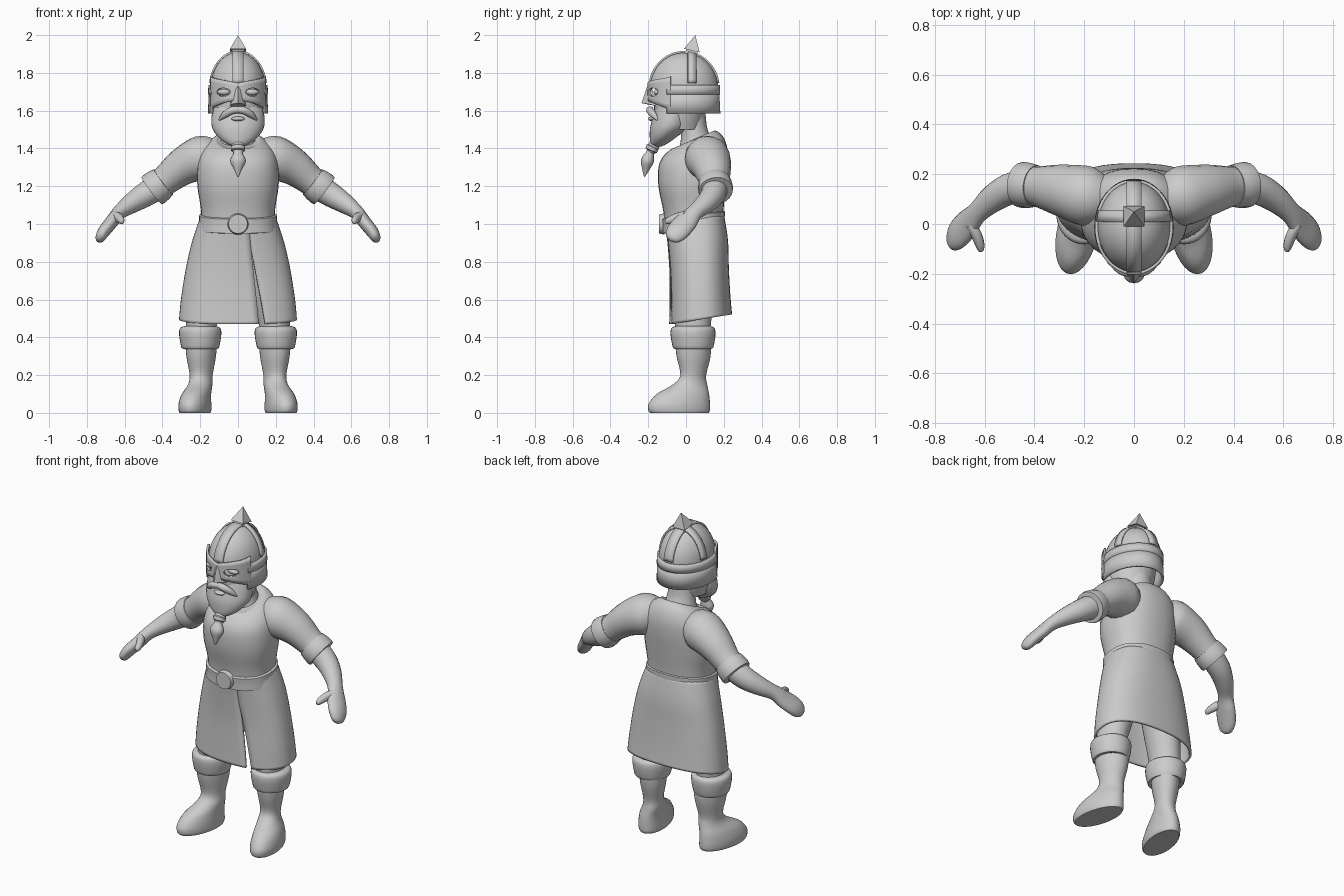
import bpy, bmesh
from math import sin, cos, pi, radians, sqrt, copysign
from mathutils import Vector, Matrix

if "Cube" in bpy.data.objects:
    bpy.data.objects.remove(bpy.data.objects["Cube"])


def finish(name, bm, mirror=False, thick=0, angle=40):
    bmesh.ops.recalc_face_normals(bm, faces=bm.faces)
    me = bpy.data.meshes.new(name)
    bm.to_mesh(me)
    bm.free()
    ob = bpy.data.objects.new(name, me)
    bpy.context.collection.objects.link(ob)
    bpy.ops.object.select_all(action='DESELECT')
    ob.select_set(True)
    bpy.context.view_layer.objects.active = ob
    bpy.ops.object.shade_smooth_by_angle(angle=radians(angle))
    if thick:
        m = ob.modifiers.new("thickness", 'SOLIDIFY')
        m.thickness, m.offset = thick, 0
    if mirror:
        ob.modifiers.new("mirror", 'MIRROR')
    return ob


def skin(name, rings, closed=True, caps=True, **kw):
    """Bridge rows of points with quads."""
    bm = bmesh.new()
    vs = [[bm.verts.new(p) for p in r] for r in rings]
    n = len(vs[0])
    for a, b in zip(vs, vs[1:]):
        for i in range(n if closed else n - 1):
            j = (i + 1) % n
            bm.faces.new((a[i], a[j], b[j], b[i]))
    if closed and caps:
        bm.faces.new(vs[0])
        bm.faces.new(vs[-1])
    return finish(name, bm, **kw)


def smooth(rows, k):
    """Catmull-Rom through rows of numbers."""
    out = []
    for i in range(len(rows) - 1):
        p = [rows[max(0, min(len(rows) - 1, i + d))] for d in (-1, 0, 1, 2)]
        for s in range(k):
            t = s / k
            out.append([b + .5 * t * (c - a + t * (2*a - 5*b + 4*c - d + t * (3*(b - c) + d - a)))
                        for a, b, c, d in zip(*p)])
    return out + [list(rows[-1])]


def ring(z, cx, hw, yf, yb, slope=0, power=2.0, turn=0, angles=None):
    """Horizontal superellipse; angle 0 is the front."""
    yc, hd = (yf + yb) / 2, (yb - yf) / 2
    pts = []
    for a in angles or [2 * pi * i / 32 for i in range(32)]:
        s, c = sin(a), -cos(a)
        x = cx + hw * copysign(abs(s) ** (2 / power), s)
        dy = hd * copysign(abs(c) ** (2 / power), c)
        pts.append((x - turn * dy, yc + dy, z + slope * dy))
    return pts


def loft(name, rows, k=4, power=2.0, turn=0, **kw):
    """Rows: z, centre x, half width, front y, back y, slope."""
    return skin(name, [ring(*r, power=power, turn=turn) for r in smooth(rows, k)], **kw)


def tube(name, rows, k=4, wide=(0, -1, 0), n=20, **kw):
    """Rows: x, y, z, radius along 'wide', other radius."""
    rows = smooth(rows, k)
    P = [Vector(r[:3]) for r in rows]
    rings = []
    for i, r in enumerate(rows):
        d = (P[min(i + 1, len(P) - 1)] - P[max(i - 1, 0)]).normalized()
        w = Vector(wide)
        w = (w - d * w.dot(d)).normalized()
        v = d.cross(w)
        rings.append([P[i] + w * r[3] * cos(2*pi*j/n) + v * r[4] * sin(2*pi*j/n) for j in range(n)])
    return skin(name, rings, **kw)


def sphere(name, loc, scale, **kw):
    bm = bmesh.new()
    bmesh.ops.create_uvsphere(bm, u_segments=20, v_segments=12, radius=1,
                              matrix=Matrix.Translation(loc) @ Matrix.Diagonal((*scale, 1)))
    return finish(name, bm, **kw)


def cone(name, loc, r1, r2, depth, seg, rot, **kw):
    bm = bmesh.new()
    bmesh.ops.create_cone(bm, cap_ends=True, segments=seg, radius1=r1, radius2=r2, depth=depth,
                          matrix=Matrix.Translation(loc) @ rot)
    return finish(name, bm, **kw)


# Boots, boot cuffs and legs
loft("boot", [(.40, .195, .085, -.06, .135, 0), (.3, .195, .077, -.05, .13, 0), (.2, .195, .06, -.03, .107, 0),
              (.15, .20, .063, -.07, .112, 0), (.10, .22, .075, -.155, .122, 0), (.05, .228, .083, -.197, .127, 0),
              (.015, .228, .083, -.2, .127, 0), (0, .228, .078, -.19, .12, 0)], turn=.16, mirror=True)
loft("boot_cuff", [(.345, .195, .075, -.04, .12, 0), (.34, .2, .096, -.065, .14, 0), (.37, .2, .105, -.075, .15, 0),
                   (.42, .2, .112, -.082, .156, 0), (.45, .2, .106, -.076, .15, 0), (.46, .2, .08, -.05, .125, 0)],
     k=3, mirror=True)
loft("leg", [(.4, .195, .075, -.05, .125, 0), (.5, .19, .085, -.06, .135, 0),
             (.7, .15, .1, -.06, .16, 0), (.95, .1, .1, -.06, .16, 0)], mirror=True)

# Skirt with front slit
skirt = []
for r in smooth([(1.03, 0, .195, -.105, .195, .1), (.9, 0, .238, -.09, .215, .1), (.75, 0, .272, -.08, .22, .12),
                 (.6, 0, .295, -.08, .228, .14), (.495, 0, .305, -.082, .237, .16)], 5):
    f = max(0, (.88 - r[0]) / .4)
    a0 = .22 + .2 * f
    sweep = 2 * pi - .12 * f
    skirt.append(ring(*r, power=2.4, angles=[a0 + sweep * i / 56 for i in range(57)]))
skin("skirt", skirt, closed=False, thick=.014)

# Tunic body, belt, buckle, neck
loft("tunic", [(.98, 0, .195, -.11, .195, .1), (1.08, 0, .197, -.12, .2, .08), (1.2, 0, .215, -.145, .212, .05),
               (1.3, 0, .215, -.147, .222, .05), (1.37, 0, .2, -.13, .22, .15), (1.42, 0, .165, -.105, .195, .3),
               (1.445, 0, .12, -.08, .155, .42), (1.44, 0, .105, -.07, .14, .42)], power=2.3)
loft("belt", [(.97, 0, .19, -.1, .19, .12), (.97, 0, .21, -.124, .205, .12), (1.01, 0, .206, -.124, .204, .12),
              (1.045, 0, .206, -.128, .206, .12), (1.05, 0, .19, -.11, .19, .12)], k=2, power=2.3)
cone("buckle", (0, -.128, 1.0), .057, .05, .03, 24, Matrix.Rotation(pi / 2, 4, 'X'))
loft("neck", [(1.38, 0, .11, -.06, .15, .3), (1.45, 0, .09, -.03, .125, .3), (1.52, 0, .08, -.03, .11, 0),
              (1.62, 0, .08, -.05, .1, 0)])

# Arms
tube("sleeve", [(.12, .1, 1.36, .09, .09), (.19, .112, 1.35, .12, .118), (.29, .135, 1.305, .105, .1),
                (.38, .15, 1.235, .083, .08), (.43, .155, 1.195, .078, .078)], mirror=True)
c, d = Vector((.425, .155, 1.2)), Vector((.79, .08, -.6)).normalized()
tube("sleeve_cuff", [(*(c + d * s), r, r) for s, r in
                     ((-.038, .072), (-.038, .084), (-.01, .09), (.025, .093), (.04, .09), (.042, .065))],
     k=1, mirror=True)
tube("forearm_and_hand", [(.42, .155, 1.2, .07, .07), (.5, .14, 1.15, .064, .064), (.57, .1, 1.105, .055, .052),
                          (.63, .045, 1.06, .045, .038), (.67, 0, 1.01, .06, .035), (.71, -.045, .96, .06, .033),
                          (.73, -.075, .925, .04, .024), (.736, -.084, .914, .012, .008)], mirror=True)
tube("thumb", [(.66, .0, 1.045, .025, .022), (.635, -.04, 1.035, .026, .022), (.62, -.08, 1.022, .021, .019),
               (.615, -.105, 1.012, .014, .012), (.614, -.11, 1.01, .005, .005)], wide=(0, 0, 1), n=12, mirror=True)

# Face, nose, eyes
loft("face", [(1.5, 0, .11, -.14, .08, 0), (1.58, 0, .13, -.165, .1, 0), (1.68, 0, .135, -.168, .12, 0),
              (1.8, 0, .11, -.14, .11, 0)])
bm = bmesh.new()
for p in [(.042, -.16, 1.625), (-.042, -.16, 1.625), (.035, -.195, 1.635), (-.035, -.195, 1.635), (0, -.236, 1.64),
          (.02, -.185, 1.75), (-.02, -.185, 1.75), (0, -.205, 1.73)]:
    bm.verts.new(p)
bmesh.ops.convex_hull(bm, input=bm.verts)
finish("nose_guard", bm, angle=25)
sphere("eye", (.075, -.15, 1.698), (.034, .022, .017), mirror=True)

# Beard, moustache, braid
loft("beard", [(1.62, 0, .13, -.16, .0, 0), (1.57, 0, .14, -.175, .02, 0), (1.51, 0, .137, -.19, .01, 0),
               (1.46, 0, .105, -.192, -.05, 0), (1.425, 0, .06, -.188, -.1, 0), (1.41, 0, .025, -.175, -.13, 0)])
tube("moustache", [(0, -.19, 1.605, .018, .018), (.035, -.19, 1.6, .02, .02), (.07, -.172, 1.578, .018, .017),
                   (.1, -.15, 1.55, .004, .004)], wide=(0, 0, 1), n=12, mirror=True)
sphere("lower_lip", (0, -.18, 1.557), (.035, .02, .012))
tube("beard_braid", [(0, -.155, 1.44, .03, .025), (0, -.172, 1.41, .034, .03), (0, -.185, 1.385, .03, .026),
                     (0, -.19, 1.375, .024, .022), (0, -.204, 1.335, .042, .034), (0, -.213, 1.29, .022, .02),
                     (0, -.22, 1.25, .003, .003)], wide=(1, 0, 0), n=12)
tube("braid_tie", [(0, -.174, 1.412, .025, .025), (0, -.177, 1.407, .038, .034), (0, -.184, 1.39, .037, .033),
                   (0, -.187, 1.384, .022, .022)], k=1, wide=(1, 0, 0), n=16)


# Helmet
def wall(name, z0, z1, off0, off1, thick):
    ang = [radians(62 + 236 * i / 40) for i in range(41)]
    skin(name, [ring(z, 0, .145 + o, -.193 - o, .167 + o, angles=ang)
                for z, o in ((z0, off0), ((z0 + z1) / 2, (off0 + off1) / 2), (z1, off1))], closed=False, thick=thick)


def eggring(t):
    return ring(1.72 + .19 * sin(t), 0, .146 * cos(t), -.01 - .183 * cos(t), -.01 + .18 * cos(t))


skin("helmet_dome", [eggring(pi / 2 * i / 12.2) for i in range(13)])
wall("neck_guard", 1.585, 1.7, .009, .003, .012)
wall("helmet_band", 1.685, 1.735, .007, .005, .014)


def rib(name, across, width, offset):
    rows = []
    for i in range(29):
        t = radians(8 + 164 * i / 28)
        row = []
        for s in (-width, width):
            if across:
                f = sqrt(1 - ((s + offset) / .186) ** 2)
                row.append((.15 * f * cos(t), -.01 + s + offset, 1.72 + .195 * f * sin(t)))
            else:
                f = sqrt(1 - (s / .15) ** 2)
                row.append((s, -.01 - .187 * f * cos(t), 1.72 + .195 * f * sin(t)))
        rows.append(row)
    skin(name, rows, closed=False, thick=.01)


rib("long_rib", False, .03, 0)
rib("cross_rib", True, .022, .042)
tilt = Matrix.Rotation(radians(-13), 4, 'X') @ Matrix.Rotation(pi / 4, 4, 'Z')
cone("spike_base", (0, .03, 1.91), .05, .042, .03, 4, tilt)
cone("helmet_spike", (0, .04, 1.959), .06, 0, .084, 4, tilt)

# Eye mask with cut-out eye holes
rows = []
for v in range(7):
    row = []
    for i in range(49):
        p = radians(-68 + 136 * i / 48)
        q = abs(p) / radians(68)
        top = 1.745 + .035 * sin(q * pi * .8) * .5 + .025 * q ** 4
        low = 1.655 - .02 * q - .03 * q * q
        row.append((.153 * sin(p), -.01 - .188 * cos(p), low + (top - low) * v / 6))
    rows.append(row)
mask = skin("eye_mask", rows, closed=False, thick=.012)
for s in (-1, 1):
    hole = sphere("eye_hole_cutter", (s * .075, -.17, 1.698), (.04, .05, .022))
    hole.hide_render = True
    hole.hide_set(True)
    m = mask.modifiers.new("eye_hole", 'BOOLEAN')
    m.operation, m.object = 'DIFFERENCE', hole
